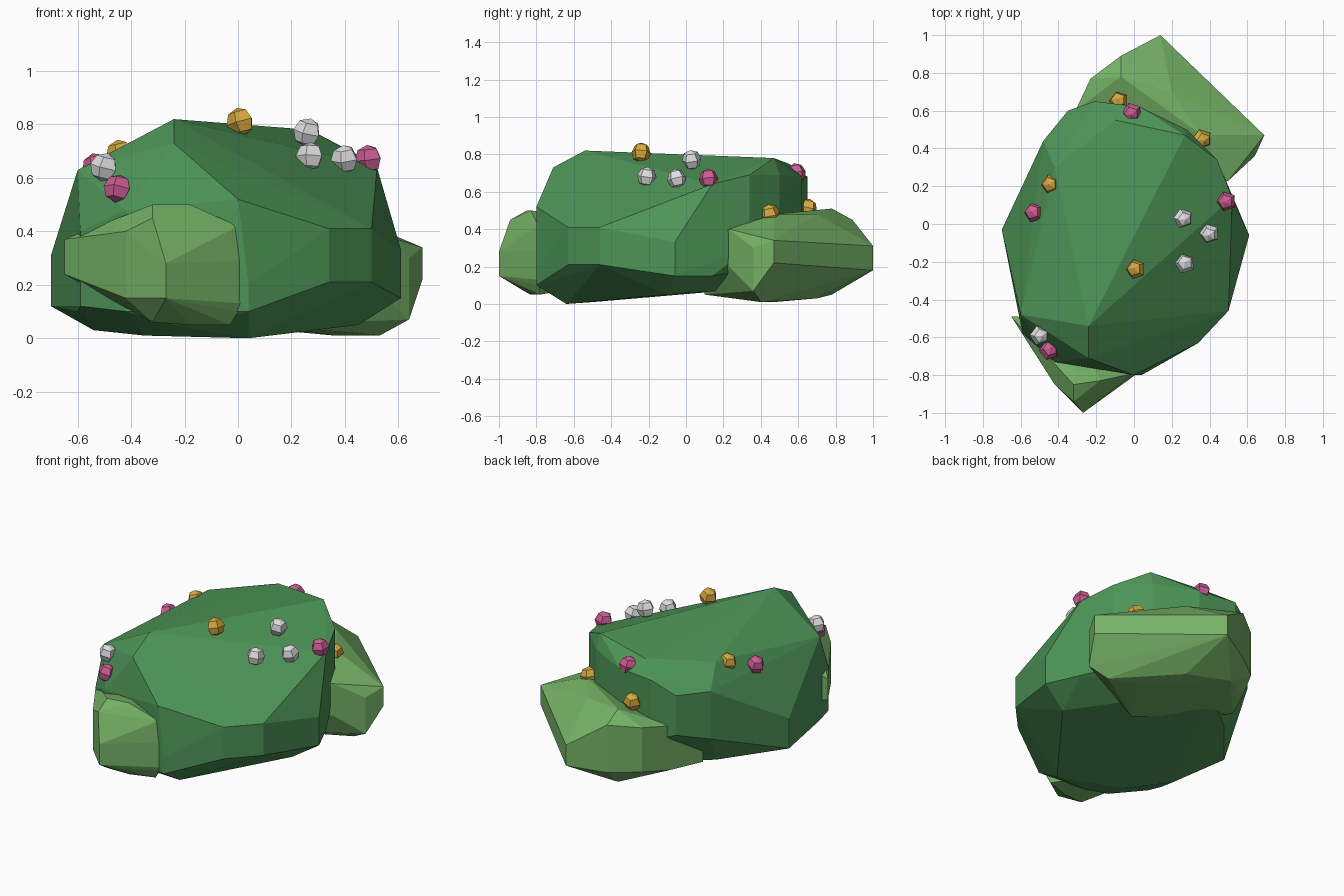
import bpy
import bmesh
import math
import random
from mathutils import Vector

random.seed(4)

default_cube = bpy.data.objects.get("Cube")
if default_cube:
    bpy.data.objects.remove(default_cube, do_unlink=True)


def make_material(name, red, green, blue):
    material = bpy.data.materials.new(name)
    material.use_nodes = True
    colour = (red, green, blue, 1)
    material.diffuse_color = colour
    shader = material.node_tree.nodes["Principled BSDF"]
    shader.inputs["Base Color"].default_value = colour
    shader.inputs["Roughness"].default_value = 0.9
    return material


dark_green = make_material("dark green leaves", .075, .30, .095)
light_green = make_material("light green leaves", .18, .45, .135)
yellow = make_material("yellow blossom", .68, .40, .05)
pink = make_material("pink blossom", .61, .11, .30)
white = make_material("white blossom", .74, .74, .74)


def add_object(name, mesh_builder, material):
    mesh = bpy.data.meshes.new(name)
    mesh_builder.to_mesh(mesh)
    mesh_builder.free()
    mesh.materials.append(material)
    created = bpy.data.objects.new(name, mesh)
    bpy.context.scene.collection.objects.link(created)
    return created


def faceted_clump(name, posts, material):
    """Wrap a convex faceted skin around upright posts (x, y, low, high)."""
    builder = bmesh.new()
    for x, y, low, high in posts:
        builder.verts.new((x, y, low))
        builder.verts.new((x, y, high))
    result = bmesh.ops.convex_hull(builder, input=builder.verts[:])
    unused = set(result["geom_interior"]) | set(result["geom_unused"])
    loose = [item for item in unused if isinstance(item, bmesh.types.BMVert)]
    bmesh.ops.delete(builder, geom=loose, context="VERTS")
    bmesh.ops.dissolve_limit(builder, angle_limit=math.radians(3),
                             verts=builder.verts[:], edges=builder.edges[:])
    bmesh.ops.recalc_face_normals(builder, faces=builder.faces[:])
    return add_object(name, builder, material)


def blossom(name, place, material):
    """Small five-sided ball, tipped a little at random."""
    builder = bmesh.new()
    bmesh.ops.create_uvsphere(builder, u_segments=5, v_segments=4, radius=.054)
    created = add_object(name, builder, material)
    created.location = Vector(place)
    created.rotation_euler = (random.uniform(-.3, .3), random.uniform(-.3, .3),
                              math.radians(18))
    return created


# Large central bush: front and right side, back, left side, underside
faceted_clump("main_bush", [
    (-.24, -.54, .01, .82), (-.24, -.71, .05, .73), (0, -.8, .15, .52),
    (.04, -.8, .1, .2), (.34, -.63, .21, .41), (.5, -.46, .21, .41),
    (.61, -.06, .15, .33), (.52, .14, .15, .64),
    (.44, .34, .3, .69), (.28, .5, .3, .69), (.27, .47, .2, .78),
    (.03, .62, .3, .68), (-.21, .65, .3, .68), (-.1, .55, .1, .75),
    (-.35, .6, .35, .6), (-.48, .44, .3, .6), (-.42, .3, .1, .72),
    (-.7, -.03, .12, .31), (-.6, -.48, .1, .63), (-.59, -.58, .12, .4),
    (-.42, -.73, .1, .48),
    (.04, -.64, 0, .5), (-.35, -.5, .01, .5), (-.54, -.3, .03, .5),
    (.45, -.1, .05, .4), (-.2, .45, .1, .7),
], dark_green)

# Small clump at the front
faceted_clump("front_clump", [
    (-.27, -1, .15, .28), (-.32, -.94, .3, .45), (-.32, -.85, .06, .5),
    (-.18, -.83, .05, .5), (0, -.79, .1, .42), (.02, -.79, .13, .29),
    (-.03, -.78, .05, .3), (-.42, -.85, .15, .4), (-.41, -.7, .12, .46),
    (-.65, -.49, .24, .37), (-.3, -.5, .1, .45),
], light_green)

# Wide clump at the back
faceted_clump("back_clump", [
    (.69, .47, .22, .34), (.14, 1, .18, .31), (.5, .23, .2, .4),
    (.1, .1, .05, .3), (.53, .4, .01, .4), (.64, .36, .07, .3),
    (-.07, .89, .15, .45), (-.07, .78, .05, .51), (-.23, .77, .15, .43),
    (-.31, .6, .12, .4), (-.4, .4, .12, .22), (.2, .7, .03, .48),
    (.36, .47, .01, .48),
], light_green)

# Blossoms dotted over the leaves
flower_groups = [
    ("yellow_blossom", yellow, [
        (.01, -.24, .81), (-.44, .21, .69), (-.08, .65, .51), (.36, .45, .48)]),
    ("pink_blossom", pink, [
        (-.01, .59, .7), (.49, .12, .67), (-.53, .06, .64), (-.45, -.67, .56)]),
    ("white_blossom", white, [
        (.26, .03, .77), (.4, -.05, .67), (.27, -.21, .68), (-.5, -.59, .64)]),
]
for label, material, places in flower_groups:
    for number, place in enumerate(places, start=1):
        blossom(f"{label}_{number}", place, material)
